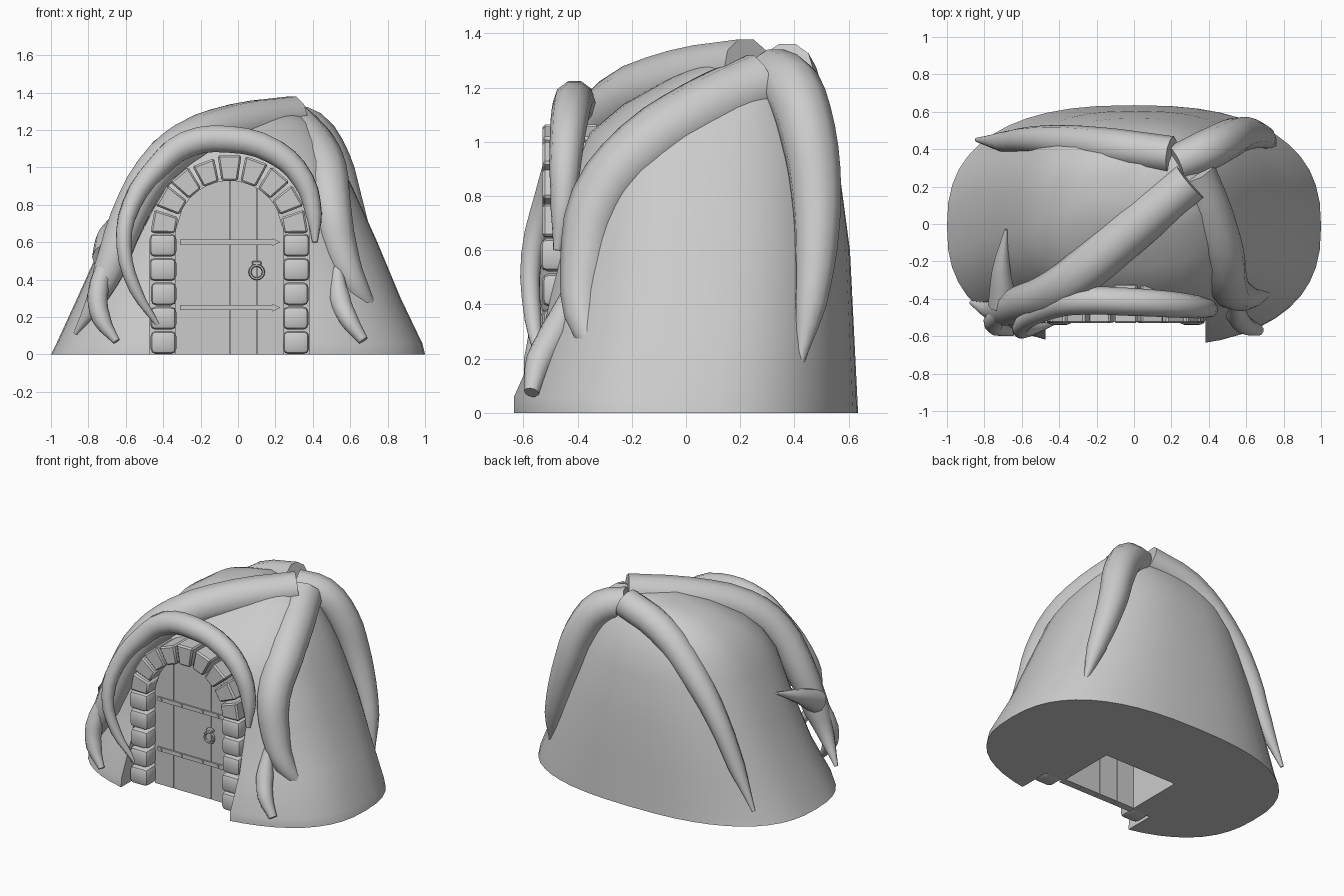
import bpy, bmesh, math, random
from mathutils import Vector

if "Cube" in bpy.data.objects:
    bpy.data.objects.remove(bpy.data.objects["Cube"])

random.seed(4)
grey = bpy.data.materials.new("plain grey")
grey.diffuse_color = (0.6, 0.6, 0.6, 1)
grey.use_nodes = True
grey.node_tree.nodes["Principled BSDF"].inputs["Base Color"].default_value = grey.diffuse_color
CX, SPRING, RIN, ROUT = -0.045, 0.64, 0.29, 0.425   # doorway centre, arch spring, radii


def finish(name, bm, angle=35):
    bmesh.ops.recalc_face_normals(bm, faces=bm.faces)
    me = bpy.data.meshes.new(name)
    bm.to_mesh(me)
    bm.free()
    ob = bpy.data.objects.new(name, me)
    bpy.context.collection.objects.link(ob)
    me.materials.append(grey)
    smooth(ob, angle)
    return ob


def select(ob):
    bpy.ops.object.select_all(action='DESELECT')
    ob.select_set(True)
    bpy.context.view_layer.objects.active = ob


def smooth(ob, angle):
    select(ob)
    bpy.ops.object.shade_smooth_by_angle(angle=math.radians(angle))


def prism(name, pts, y0, y1, bevel=0, segments=1):
    """Extrude an x-z profile from y0 to y1, with optional bevelled edges."""
    bm = bmesh.new()
    f = bm.faces.new([bm.verts.new((x, y0, z)) for x, z in pts])
    ext = bmesh.ops.extrude_face_region(bm, geom=[f])
    for v in ext['geom']:
        if isinstance(v, bmesh.types.BMVert):
            v.co.y = y1
    if bevel:
        bmesh.ops.bevel(bm, geom=bm.edges[:], offset=bevel, segments=segments,
                        profile=0.5, affect='EDGES')
    return finish(name, bm)


def box(name, x0, x1, z0, z1, y0, y1, bevel=0, segments=1):
    return prism(name, [(x0, z0), (x1, z0), (x1, z1), (x0, z1)], y0, y1, bevel, segments)


def arch(r, bottom):
    pts = [(CX - r, bottom), (CX + r, bottom)]
    return pts + [(CX + r * math.cos(math.pi * i / 14), SPRING + r * math.sin(math.pi * i / 14))
                  for i in range(15)]


# Mound: stacked rounded rings (z, left, right, front, back) leaning back to the crown
levels = [(0, -1, 1, -.66, .635), (.06, -.97, .985, -.66, .632), (.3, -.86, .87, -.56, .62),
          (.6, -.725, .745, -.5, .605), (.9, -.61, .61, -.44, .565), (1.03, -.54, .54, -.36, .53),
          (1.14, -.45, .47, -.23, .48), (1.24, -.3, .4, -.05, .41), (1.3, -.05, .3, .08, .33)]
N, P = 48, 2 / 2.5
bm = bmesh.new()
rings = []
for z, x0, x1, y0, y1 in levels:
    ring = []
    for i in range(N):
        a = 2 * math.pi * i / N
        c, s = math.cos(a), math.sin(a)
        x = (x0 + x1) / 2 + math.copysign(abs(c) ** P, c) * (x1 - x0) / 2
        y = (y0 + y1) / 2 + math.copysign(abs(s) ** P, s) * (y1 - y0) / 2
        ring.append(bm.verts.new((x, y, z)))
    rings.append(ring)
for lo, hi in zip(rings, rings[1:]):
    for i in range(N):
        j = (i + 1) % N
        bm.faces.new((lo[i], lo[j], hi[j], hi[i]))
bm.faces.new(rings[0][::-1])
bm.faces.new(rings[-1])
mound = finish("mound", bm, 40)

# Cut the stone recess and the hollow behind the door
for pts, y0, y1 in ((arch(ROUT + .003, -.2), -1, -.41), (arch(RIN - .01, -.2), -.6, .01)):
    cutter = prism("cutter", pts, y0, y1)
    cutter.hide_render = True
    mod = mound.modifiers.new("cut", 'BOOLEAN')
    mod.operation, mod.solver, mod.object = 'DIFFERENCE', 'EXACT', cutter
    select(mound)
    bpy.ops.object.modifier_apply(modifier=mod.name)
    bpy.data.objects.remove(cutter)
smooth(mound, 40)

# Jamb stones
for side in (-1, 1):
    for i in range(5):
        x0, x1 = sorted((CX + side * (RIN - .005), CX + side * (ROUT + random.uniform(-.005, .005))))
        z0 = i * .13
        box("jamb_stone", x0, x1, z0 + .002, z0 + .125,
            -.535 + random.uniform(-.005, .005), -.38, .028, 2)

# Arch stones
step = math.pi / 9
for i in range(9):
    a0, a1 = i * step + .025, (i + 1) * step - .025
    ro = ROUT + random.uniform(-.01, .006)
    prism("arch_stone", [(CX + r * math.cos(a), SPRING + r * math.sin(a))
                         for r, a in ((RIN, a0), (ro, a0), (ro, a1), (RIN, a1))],
          -.53, -.32, .01)

# Door: vertical planks whose tops follow the arch
w = 2 * RIN / 4
for i in range(4):
    x0, x1 = -RIN + i * w + .001, -RIN + (i + 1) * w - .001
    top = [(x1 + (x0 - x1) * k / 4) for k in range(5)]
    pts = [(CX + x0, 0), (CX + x1, 0)]
    pts += [(CX + x, SPRING + math.sqrt(max(0, RIN ** 2 - x * x))) for x in top]
    prism("door_plank", pts, -.44, -.39)

# Iron straps with pointed ends and rivets
for z in (.25, .6):
    prism("hinge_strap", [(-.31, z - .014), (.185, z - .014), (.185, z - .02), (.225, z),
                          (.185, z + .02), (.185, z + .014), (-.31, z + .014)], -.45, -.435)
    for x in (-.28, -.12, .04, .16):
        box("rivet", x - .007, x + .007, z - .007, z + .007, -.456, -.448)

# Ring handle and its plate
box("handle_plate", .075, .125, .475, .5, -.468, -.435, .006)
bpy.ops.mesh.primitive_torus_add(location=(.1, -.46, .44), rotation=(math.pi / 2, 0, 0),
                                 major_radius=.036, minor_radius=.008,
                                 major_segments=16, minor_segments=6)
ring = bpy.context.object
ring.name = "ring_handle"
ring.data.materials.append(grey)
smooth(ring, 60)


def root(name, pts):
    """Tapered tube through (x, y, z, radius) points."""
    cu = bpy.data.curves.new(name, 'CURVE')
    cu.dimensions, cu.bevel_depth, cu.bevel_resolution = '3D', 1, 3
    cu.use_fill_caps, cu.resolution_u = True, 3
    sp = cu.splines.new('BEZIER')
    sp.bezier_points.add(len(pts) - 1)
    for bp, (x, y, z, r) in zip(sp.bezier_points, pts):
        bp.co, bp.radius = Vector((x, y, z)), r
        bp.handle_left_type = bp.handle_right_type = 'AUTO'
    ob = bpy.data.objects.new(name, cu)
    bpy.context.collection.objects.link(ob)
    cu.materials.append(grey)
    select(ob)
    bpy.ops.object.convert(target='MESH')
    smooth(bpy.context.object, 50)


# Roots draped over the mound from the crown
root("front_left_root", [(.3, .23, 1.27, .115), (0, -.02, 1.22, .125), (-.28, -.26, 1.12, .12),
                         (-.45, -.37, .97, .11), (-.59, -.42, .72, .1), (-.69, -.46, .45, .085),
                         (-.77, -.46, .27, .05), (-.87, -.42, .11, .012)])
root("left_root_foot", [(-.7, -.47, .5, .05), (-.75, -.52, .32, .055), (-.73, -.55, .19, .05),
                        (-.65, -.58, .07, .02)])
root("left_twig", [(-.7, -.43, .52, .08), (-.71, -.25, .62, .05), (-.685, -.03, .72, .008)])
root("front_right_root", [(.31, .28, 1.21, .125), (.4, .06, 1.11, .125), (.47, -.16, .97, .12),
                          (.5, -.32, .78, .11), (.55, -.37, .55, .095),
                          (.63, -.38, .36, .07), (.77, -.31, .17, .015)])
root("right_root_foot", [(.53, -.42, .46, .03), (.545, -.48, .3, .058), (.59, -.54, .19, .052),
                         (.67, -.57, .075, .028)])
root("right_twig", [(.59, -.36, .43, .06), (.63, -.29, .46, .045), (.66, -.245, .49, .006)])
root("door_arch_root", [(-.43, -.53, .16, .012), (-.55, -.565, .35, .033), (-.61, -.57, .58, .04),
                        (-.57, -.51, .8, .05), (-.43, -.44, 1.0, .065), (-.28, -.41, 1.12, .075),
                        (-.05, -.415, 1.15, .075), (.2, -.43, 1.08, .07), (.35, -.445, .93, .06),
                        (.405, -.455, .75, .045), (.412, -.475, .6, .015)])
root("back_right_root", [(.22, .32, 1.25, .1), (.38, .39, 1.2, .11), (.5, .45, 1.03, .105),
                         (.57, .48, .82, .095), (.64, .48, .6, .08), (.7, .46, .4, .06),
                         (.75, .42, .18, .014)])
root("back_left_root", [(.2, .37, 1.27, .1), (-.1, .41, 1.18, .1), (-.36, .44, .96, .09),
                        (-.57, .45, .67, .07), (-.7, .44, .39, .055), (-.84, .45, .12, .012)])
